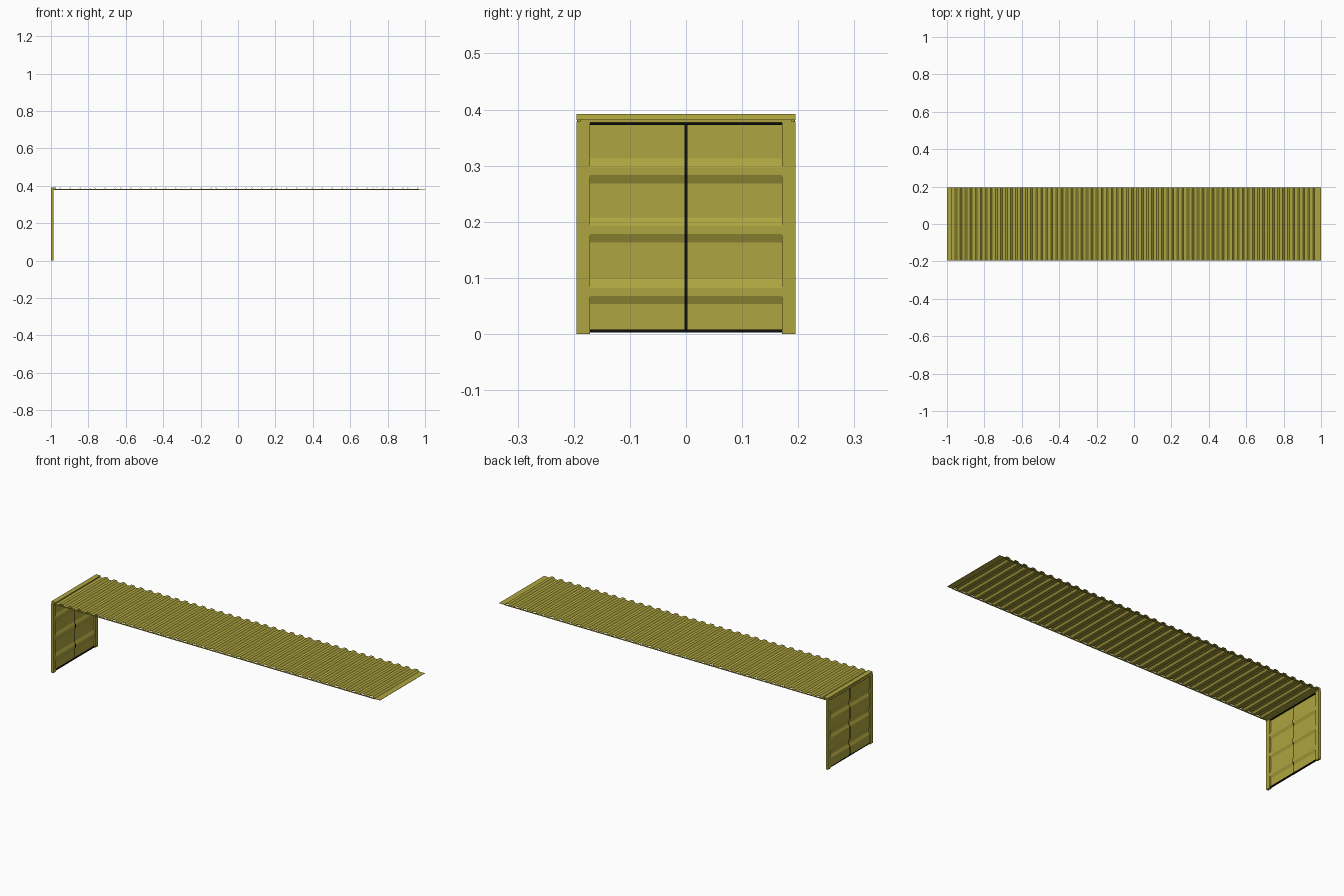
import bpy, bmesh

if "Cube" in bpy.data.objects:
    bpy.data.objects.remove(bpy.data.objects["Cube"])


def material(name, rgb):
    m = bpy.data.materials.new(name)
    m.diffuse_color = (*rgb, 1)
    m.use_nodes = True
    m.node_tree.nodes["Principled BSDF"].inputs["Base Color"].default_value = m.diffuse_color
    return m


OLIVE = material("olive paint", (0.42, 0.375, 0.05))
BLACK = material("black rubber", (0.004, 0.004, 0.004))


def finish(name, bm, mat):
    bmesh.ops.recalc_face_normals(bm, faces=bm.faces)
    me = bpy.data.meshes.new(name)
    bm.to_mesh(me)
    bm.free()
    me.materials.append(mat)
    ob = bpy.data.objects.new(name, me)
    bpy.context.collection.objects.link(ob)
    return ob


def box(name, mat, x0, x1, y0, y1, z0, z1):
    bm = bmesh.new()
    bmesh.ops.create_cube(bm, size=1)
    for v in bm.verts:
        v.co = ((x0 + x1) / 2 + v.co.x * (x1 - x0),
                (y0 + y1) / 2 + v.co.y * (y1 - y0),
                (z0 + z1) / 2 + v.co.z * (z1 - z0))
    return finish(name, bm, mat)


def sheet(name, mat, profile, y0, y1, offset):
    """Thin folded sheet: x-z profile swept along y, closed by an offset copy."""
    ox, oz = offset
    ring = profile + [(x + ox, z + oz) for x, z in reversed(profile)]
    n = len(profile)
    bm = bmesh.new()
    a = [bm.verts.new((x, y0, z)) for x, z in ring]
    b = [bm.verts.new((x, y1, z)) for x, z in ring]
    m = len(ring)
    for i in range(m):
        j = (i + 1) % m
        bm.faces.new((a[i], a[j], b[j], b[i]))
    for i in range(n - 1):
        for s in (a, b):
            bm.faces.new((s[i], s[i + 1], s[m - 2 - i], s[m - 1 - i]))
    return finish(name, bm, mat)


# Corrugated roof: trapezoid ridges running across the width
COUNT, START, END = 36, -0.965, 0.975
LOW, HIGH = 0.3825, 0.392
pitch = (END - START) / COUNT
roof = [(-0.996, LOW)]
for i in range(COUNT):
    x = START + i * pitch
    roof += [(x + pitch * f, z) for f, z in
             ((0.16, LOW), (0.34, HIGH), (0.66, HIGH), (0.84, LOW))]
roof.append((1.0, LOW))
sheet("corrugated_roof", OLIVE, roof, -0.195, 0.195, (0, -0.0015))

# Slim rails under the roof edges
for side, s in (("left", 1), ("right", -1)):
    ya, yb = sorted((s * 0.188, s * 0.193))
    box(f"{side}_roof_rail", OLIVE, -0.985, 0.967, ya, yb, 0.378, 0.3825)

# Door frame: two corner posts, header and capping strip
for side, s in (("left", 1), ("right", -1)):
    ya, yb = sorted((s * 0.171, s * 0.195))
    box(f"{side}_corner_post", OLIVE, -1.0, -0.987, ya, yb, 0.0, 0.379)
box("door_header", OLIVE, -1.0, -0.986, -0.194, 0.194, 0.3765, 0.386)
box("roof_end_strip", OLIVE, -0.999, -0.972, -0.195, 0.195, 0.386, 0.392)

# Two door leaves, each with three horizontal pressed bands
FLAT, PRESSED = -0.997, -0.990
door = [(FLAT, 0.007)]
for z in (0.053, 0.163, 0.268):
    door += [(FLAT, z), (PRESSED, z + 0.015), (PRESSED, z + 0.029), (FLAT, z + 0.045)]
door.append((FLAT, 0.373))
sheet("left_door", OLIVE, door, 0.002, 0.171, (0.0015, 0))
sheet("right_door", OLIVE, door, -0.171, -0.002, (0.0015, 0))

# Rubber seals: centre seam follows the pressed bands, plus top and bottom
seam = [(x - 0.0006, z) for x, z in door]
sheet("centre_seal", BLACK, seam, -0.0024, 0.0024, (0.0027, 0))
box("bottom_seal", BLACK, -0.998, -0.990, -0.171, 0.171, 0.003, 0.008)
box("top_seal", BLACK, -0.998, -0.990, -0.171, 0.171, 0.3725, 0.3765)
